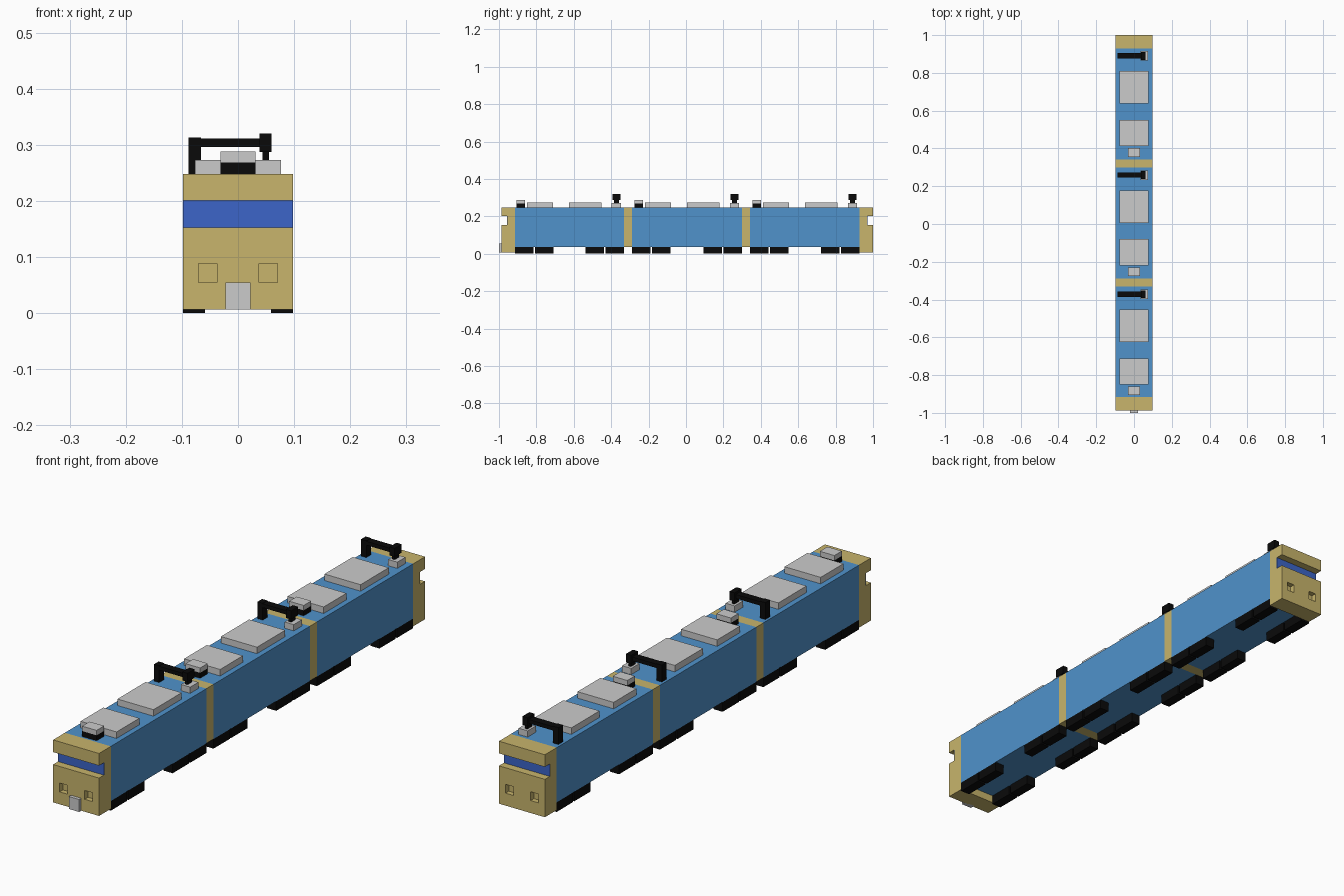
import bpy, bmesh
from mathutils import Vector

if "Cube" in bpy.data.objects:
    bpy.data.objects.remove(bpy.data.objects["Cube"])


def material(name, rgb):
    m = bpy.data.materials.new(name)
    m.diffuse_color = (*rgb, 1)
    m.use_nodes = True
    m.node_tree.nodes["Principled BSDF"].inputs["Base Color"].default_value = m.diffuse_color
    return m


TAN = material("tan", (0.58, 0.46, 0.15))
BLUE = material("blue", (0.08, 0.29, 0.60))
GLASS = material("window_blue", (0.045, 0.13, 0.58))
BLACK = material("black", (0.003, 0.003, 0.003))

HALF = 0.098      # half width of the train
ROOF = 0.248
FLOOR = 0.037
PITCH = 0.631     # distance between carriages


def finish(name, bm, mat):
    bmesh.ops.recalc_face_normals(bm, faces=bm.faces)
    me = bpy.data.meshes.new(name)
    bm.to_mesh(me)
    bm.free()
    ob = bpy.data.objects.new(name, me)
    bpy.context.collection.objects.link(ob)
    if mat:
        me.materials.append(mat)
    return ob


def boxes(name, spans, mat=None):
    """One object from boxes given as (x0, x1, y0, y1, z0, z1)."""
    bm = bmesh.new()
    for x0, x1, y0, y1, z0, z1 in spans:
        size = Vector((x1 - x0, y1 - y0, z1 - z0))
        mid = Vector((x0 + x1, y0 + y1, z0 + z1)) / 2
        for v in bmesh.ops.create_cube(bm, size=1)["verts"]:
            v.co = v.co * size + mid
    return finish(name, bm, mat)


def cab(name, inner, outer):
    """Driver's cab: notched side profile extruded across the width."""
    s = 1 if outer > inner else -1
    back = outer - 0.032 * s
    profile = [(inner, 0.007), (outer, 0.007), (outer, 0.153), (back, 0.153),
               (back, 0.201), (outer, 0.201), (outer, ROOF), (inner, ROOF)]
    bm = bmesh.new()
    face = bm.faces.new([bm.verts.new((-HALF, y, z)) for y, z in profile])
    ext = bmesh.ops.extrude_face_region(bm, geom=[face])["geom"]
    moved = [g for g in ext if isinstance(g, bmesh.types.BMVert)]
    bmesh.ops.translate(bm, verts=moved, vec=(2 * HALF, 0, 0))
    body = finish(name, bm, TAN)

    # square headlight recesses
    y0, y1 = sorted((outer - 0.02 * s, outer + 0.02 * s))
    cutter = boxes(name + "_light_cutter",
                   [(-0.07, -0.037, y0, y1, 0.055, 0.089),
                    (0.037, 0.07, y0, y1, 0.055, 0.089)], TAN)
    cutter.hide_render = True
    cutter.hide_viewport = True
    cutter.display_type = 'WIRE'
    mod = body.modifiers.new("lights", 'BOOLEAN')
    mod.operation = 'DIFFERENCE'
    mod.solver = 'EXACT'
    mod.object = cutter

    # windscreen at the back of the notch
    y0, y1 = sorted((back, back + 0.002 * s))
    boxes(name + "_windscreen", [(-HALF, HALF, y0, y1, 0.153, 0.201)], GLASS)


cab("front_cab", -0.915, -0.987)
cab("rear_cab", 0.928, 1.0)
boxes("front_coupler", [(-0.022, 0.022, -1.0, -0.98, 0.007, 0.055)])

# carriages with their roof gear and running gear
ends = [(-0.915, -0.332), (-0.289, 0.299), (0.342, 0.928)]
for i, (y0, y1) in enumerate(ends):
    o = (i - 1) * PITCH
    n = f"_{i + 1}"
    boxes("carriage_body" + n, [(-HALF, HALF, y0, y1, FLOOR, ROOF)], BLUE)

    # roof units
    boxes("roof_units" + n, [(-0.077, 0.077, -0.219 + o, -0.08 + o, ROOF, 0.273),
                             (-0.077, 0.077, 0.006 + o, 0.178 + o, ROOF, 0.273)])
    boxes("roof_vent_base" + n, [(-0.031, 0.031, -0.275 + o, -0.229 + o, ROOF, 0.269)], BLACK)
    boxes("roof_vent_cap" + n, [(-0.031, 0.031, -0.275 + o, -0.229 + o, 0.269, 0.288)])

    # current collector arm on its pedestal
    c = 0.259 + o
    boxes("collector_pedestal" + n, [(0.035, 0.074, c - 0.025, c + 0.025, ROOF, 0.272)])
    boxes("collector_arm" + n, [
        (-0.088, -0.066, c - 0.014, c + 0.014, ROOF, 0.313),
        (-0.066, 0.04, c - 0.014, c + 0.014, 0.296, 0.311),
        (0.038, 0.06, c - 0.021, c + 0.021, 0.287, 0.32),
        (0.044, 0.055, c - 0.014, c + 0.014, 0.272, 0.287)], BLACK)

    # wheel blocks, in pairs at both ends and on both sides
    starts = (y0, y0 + 0.107, y1 - 0.206, y1 - 0.099)
    boxes("wheel_blocks" + n,
          [(*xs, s, s + 0.099, 0, FLOOR)
           for s in starts for xs in ((-HALF, -0.059), (0.059, HALF))], BLACK)

# gangways between carriages
for i in range(2):
    boxes(f"gangway_{i + 1}",
          [(-HALF, HALF, ends[i][1], ends[i + 1][0], FLOOR, ROOF)], TAN)
